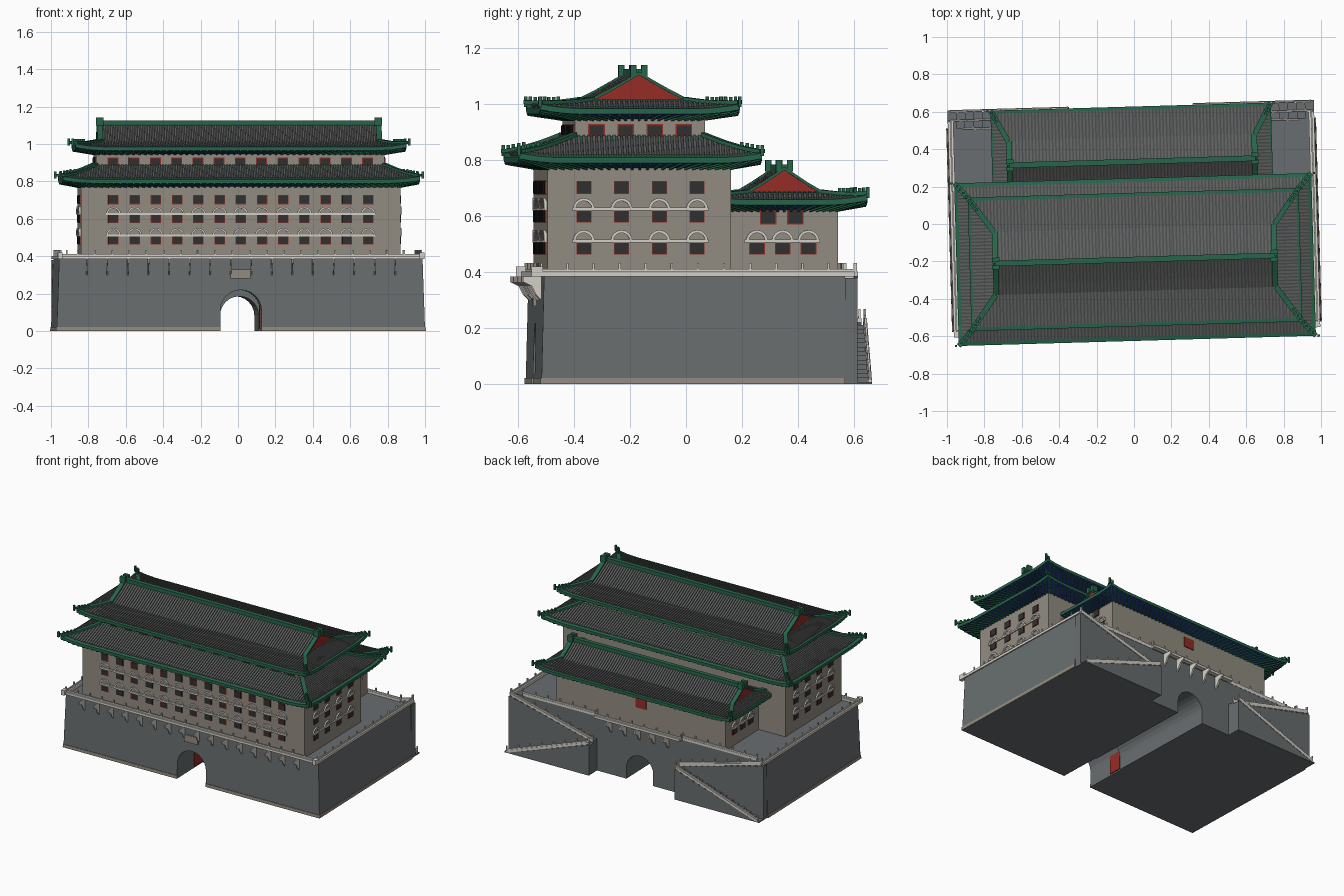
import bpy, bmesh, math

if bpy.data.objects.get("Cube"):
    bpy.data.objects.remove(bpy.data.objects["Cube"])

PALETTE = {
    "grey_brick": (.14, .155, .16), "tan_plaster": (.29, .265, .22),
    "white_stone": (.66, .63, .58), "roof_tile": (.065, .067, .067),
    "tile_rib": (.11, .113, .112), "green_glaze": (.02, .13, .07),
    "red_paint": (.30, .025, .018), "dark_opening": (.03, .03, .03),
    "blue_paint": (.015, .04, .21)}
BRICK, TAN, WHITE, TILE, RIB, GREEN, RED, DARK, BLUE = range(len(PALETTE))
MATS = []
for label, rgb in PALETTE.items():
    mat = bpy.data.materials.new(label)
    mat.use_nodes = True
    mat.diffuse_color = (*rgb, 1)
    mat.node_tree.nodes["Principled BSDF"].inputs["Base Color"].default_value = (*rgb, 1)
    MATS.append(mat)
TURN = math.radians(1.65)


class Part:
    """One named object, gathered from lofted solids."""
    def __init__(self, name):
        self.name, self.bm = name, bmesh.new()

    def face(self, verts, m):
        self.bm.faces.new(verts).material_index = m

    def loft(self, rings, mats, caps=True):
        rows = [[self.bm.verts.new(p) for p in r] for r in rings]
        n = len(rows[0])
        for a, b, m in zip(rows, rows[1:], mats):
            for i in range(n):
                j = (i + 1) % n
                self.face((a[i], a[j], b[j], b[i]), m)
        if caps:
            self.face(rows[0][::-1], mats[0])
            self.face(rows[-1], mats[-1])

    def box(self, x0, x1, y0, y1, z0, z1, m):
        ring = [(x0, y0), (x1, y0), (x1, y1), (x0, y1)]
        self.loft([[(x, y, z) for x, y in ring] for z in (z0, z1)], [m])

    def bar(self, p, q, w, h, m):
        dx, dy = q[0] - p[0], q[1] - p[1]
        k = w / 2 / math.hypot(dx, dy)
        nx, ny = -dy * k, dx * k
        self.loft([[(x - nx, y - ny, z), (x + nx, y + ny, z),
                    (x + nx, y + ny, z + h), (x - nx, y - ny, z + h)] for x, y, z in (p, q)], [m])

    def prism(self, pts, axis, c0, c1, m):
        self.loft([[(c, u, v) if axis == "x" else (u, c, v) for u, v in pts] for c in (c0, c1)], [m])

    def done(self, recalc=True):
        if recalc:
            bmesh.ops.recalc_face_normals(self.bm, faces=self.bm.faces)
        me = bpy.data.meshes.new(self.name)
        self.bm.to_mesh(me)
        self.bm.free()
        for mat in MATS:
            me.materials.append(mat)
        ob = bpy.data.objects.new(self.name, me)
        ob.rotation_euler.z = TURN
        bpy.context.collection.objects.link(ob)


def arc(r, cx, cz, n=12):
    return [(cx - r * math.cos(math.pi * i / n), cz + r * math.sin(math.pi * i / n)) for i in range(n + 1)]


# Platform with an arched passage, wider at the front
FRONT, BACK, TOP = -.545, .54, .385
base = Part("platform")
for hw, spring, y0, y1 in ((.11, .11, FRONT, -.25), (.103, .083, -.25, BACK)):
    base.prism([(-.985, 0), (-hw, 0)] + arc(hw, 0, spring) + [(hw, 0), (.985, 0), (.985, TOP), (-.985, TOP)],
               "y", y0, y1, BRICK)
for s in (-1, 1):
    base.box(s * .11, s * .988, FRONT - .004, FRONT, 0, .022, TAN)
    base.box(s * .985, s * .989, FRONT, BACK, 0, .022, TAN)
for v in base.bm.verts:
    v.co.x *= 1 - .035 * v.co.z if abs(v.co.x) > .5 else 1
    if v.co.y < -.5:
        v.co.y += .025 * v.co.z
base.done()

gate = Part("gate_doors_and_plaque")
for s in (-1, 1):
    gate.box(s * .104, s * .11, -.35, -.255, .01, .14, RED)
gate.box(-.055, .05, -.548, -.53, .28, .33, TAN)
gate.done()

# Back stairs: each side has a low flight inward and a high flight outward
stairs = Part("back_stairs")
rails = Part("balustrades")


def balustrade(p, q, w=.03):
    rails.bar(p, q, w, .017, WHITE)
    up = lambda a, h: (a[0], a[1], a[2] + h)
    rails.bar(up(p, .017), up(q, .017), .008, .01, WHITE)
    n = max(2, round(math.dist(p, q) / .09))
    for i in range(n + 1):
        x, y, z = (a + (b - a) * i / n for a, b in zip(p, q))
        rails.box(x - .004, x + .004, y - .004, y + .004, z, z + .048, WHITE)


STEPS = 14
for s in (-1, 1):
    for y0, y1, za, zb in ((.585, .635, .22, 0), (BACK, .585, .22, TOP)):
        pts = [(s * .33, 0)]
        for i in range(STEPS):
            z = za + (zb - za) * (i + .5) / STEPS
            pts += [(s * (.33 + .65 * (i + k) / STEPS), z) for k in (0, 1)]
        stairs.prism(pts + [(s * .98, 0)], "y", y0, y1, BRICK)
        balustrade((s * .335, y1 - .005, za), (s * .965, y1 - .005, zb), .014)
    balustrade((s * .965, FRONT, TOP), (s * .965, .575, TOP))
    balustrade((s * .33, .535, TOP), (s * .9, .535, TOP), .014)
    rails.box(s * .955, s * .98, -.58, -.54, TOP, .42, WHITE)
balustrade((-.965, FRONT, TOP), (.965, FRONT, TOP))
balustrade((-.33, .56, TOP), (.33, .56, TOP))
stairs.done()
rails.done()

spouts = Part("water_spouts")
OUTLINE = [(0, .385), (.065, .385), (.065, .365), (.035, .35), (.02, .32), (0, .3)]
for count, y, s, w in ((16, -.54, -1, .0035), (5, .54, 1, .006)):
    for i in range(count):
        x = (i - (count - 1) / 2) * .11
        spouts.prism([(y + s * u, v) for u, v in OUTLINE], "x", x - w, x + w, WHITE)
spouts.done()

# Walls: lower hall, upper hall and rear annex
CY, AY = -.19, .333
walls = Part("hall_walls")
walls.box(-.855, .855, -.52, .137, TOP, .80, TAN)
walls.box(-.772, .772, -.42, .045, .80, .97, TAN)
walls.box(-.65, .65, .13, .525, TOP, .65, TAN)
walls.done()

windows = Part("windows")
trims = Part("window_arches")


def window(axis, plane, out, u, z, w=.05, h=.044, arch=False, frame=.002):
    for grow, th, m in ((frame, .003, RED), (0, .006, DARK)):
        a, b = u - w / 2 - grow, u + w / 2 + grow
        c, d = z - h / 2 - grow, z + h / 2 + grow
        windows.prism([(a, c), (b, c), (b, d), (a, d)], axis, plane, plane + out * th, m)
    if arch:
        trims.prism(arc(.039, u, z + .024, 8) + arc(.029, u, z + .024, 8)[::-1],
                    axis, plane, plane + out * .009, WHITE)


def sill(axis, plane, out, a, b, z):
    trims.prism([(a, z - .005), (b, z - .005), (b, z + .005), (a, z + .005)], axis, plane, plane + out * .008, WHITE)


COLS = [(i - 6) * .1135 for i in range(13)]
ROWS = ((.488, True), (.602, True), (.703, False))
for z, arch in ROWS:
    for x in COLS:
        window("y", -.52, -1, x, z, arch=arch, frame=.003)
    if arch:
        sill("y", -.52, -1, -.72, .72, z + .024)
for x in COLS:
    window("y", -.42, -1, x, .907, h=.034, frame=.004)
for s in (-1, 1):
    for i in range(4):
        for z, arch in ROWS:
            window("x", s * .855, s, -.39 + i * .135, z, arch=arch)
        window("x", s * .772, s, -.342 + i * .104, .907, h=.036, frame=.005)
    for z, arch in ROWS[:2]:
        sill("x", s * .855, s, -.43, .055, z + .024)
    for y in (.235, .327, .419):
        window("x", s * .65, s, y, .488, arch=True, frame=.003)
    sill("x", s * .65, s, .19, .46, .512)
    for y in (.275, .372):
        window("x", s * .65, s, y, .597, frame=.004)
windows.prism([(-.04, .52), (.04, .52), (.04, .59), (-.04, .59)], "y", .525, .531, RED)
windows.done()
trims.done()

# Roofs
TS = (0, .1, .35, .65, .9, 1)


def roof(name, cy, eave, top, wall, ridge=None):
    (a, b, ze), (g, d, zt) = eave, top
    hx = lambda t: a + (g - a) * t
    hy = lambda t: b + (d - b) * t

    def height(t, gap):
        lift = .016 * (1 - t) ** 2 * max(0, 1 - gap / .16) ** 2
        return ze + (zt - ze) * t ** 1.2 + lift

    def ring(t, drop=0):
        x, y, n = hx(t), hy(t), 24
        corners = [(-x, -y), (x, -y), (x, y), (-x, y)]
        pts = []
        for k in range(4):
            (px, py), (qx, qy) = corners[k], corners[(k + 1) % 4]
            for i in range(n):
                f = i / n
                gap = min(f, 1 - f) * math.hypot(qx - px, qy - py)
                pts.append((px + (qx - px) * f, cy + py + (qy - py) * f, height(t, gap) - drop))
        return pts

    # Tiled skirt with green border and blue underside
    shell = Part(name)
    wx, wy = wall
    under = [(x * wx / a, cy + (y - cy) * wy / b, ze - .038) for x, y, z in ring(0)]
    shell.loft([under, ring(0, .02)] + [ring(t) for t in TS],
               [BLUE, GREEN, GREEN, TILE, TILE, TILE, TILE if ridge else GREEN], caps=False)
    rise = [(d * (1 - u), zt + ((ridge or zt) - zt) * u ** 1.08) for u in (0, .35, .7, 1)]
    if ridge:
        for s in (-1, 1):
            rows = [[shell.bm.verts.new((x * s, cy - s * y, z)) for x in (-g, g)] for y, z in rise]
            for p, q in zip(rows, rows[1:]):
                shell.face((p[0], p[1], q[1], q[0]), TILE)
            gable = [(s * g, cy - s * y, z) for y, z in rise] + [(s * g, cy + s * y, z) for y, z in rise[-2::-1]]
            shell.face([shell.bm.verts.new(p) for p in gable], RED)
    shell.done(recalc=False)

    # Raised tile rows above, rafters below
    ribs = Part(name + "_tile_rows")
    rafters = Part(name + "_rafters")
    for along, lo, across, w_along, w_across in ((a, g, hy, wx, wy), (b, d, hx, wy, wx)):
        front = along == a
        half = hx if front else hy
        n = int(along / .018)
        for i in range(-n, n + 1):
            u = i * .018
            tmax = min(1, (along - abs(u)) / (along - lo))
            ts = [t for t in TS[1:] if t < tmax - .01] + [tmax]
            for s in (-1, 1):
                pts = [(u, s * across(t), height(t, half(t) - abs(u))) for t in ts]
                below = [(u * w_along / along, s * w_across, ze - .044),
                         (u, s * (across(0) - .004), height(0, along - abs(u)) - .026)]
                if not front:
                    pts, below = ([(y, x, z) for x, y, z in line] for line in (pts, below))
                elif ridge and abs(u) < g:
                    pts += [(u, s * y, z) for y, z in rise[1:]]
                pts, below = ([(x, y + cy, z) for x, y, z in line] for line in (pts, below))
                for p, q in zip(pts, pts[1:]):
                    ribs.bar(p, q, .01, .006, RIB)
                if i % 2 == 0:
                    rafters.bar(*below, .008, .008, GREEN)
    ribs.done()
    rafters.done()

    # Hips, corner figures, gable edges and main ridge
    trim = Part(name + "_ridges")
    for sx in (-1, 1):
        for sy in (-1, 1):
            at = lambda t: (sx * hx(t), cy + sy * hy(t), height(t, 0))
            for p, q in zip(TS, TS[1:]):
                trim.bar(at(p), at(q), .028, .014, GREEN)
            for t in (-.03, .08, .17, .26, .35):
                x, y, z = at(max(t, 0))
                x += sx * .015 * (t < 0)
                trim.box(x - .006, x + .006, y - .006, y + .006, z - .01, z + .028, GREEN)
            if ridge:
                edge = [(sx * (g - .004), cy + sy * y, z) for y, z in rise]
                for p, q in zip(edge, edge[1:]):
                    trim.bar(p, q, .03, .012, GREEN)
        if ridge:
            trim.bar((sx * g, cy - d, zt - .002), (sx * g, cy + d, zt - .002), .016, .007, GREEN)
            x = sx * (g - .005)
            for dy in (-.02, .02):
                trim.box(x - .02, x + .02, cy + dy - .011, cy + dy + .011, ridge - .005, ridge + .036, GREEN)
    if ridge:
        trim.bar((-g, cy, ridge - .005), (g, cy, ridge - .005), .03, .026, GREEN)
    trim.done()


roof("lower_roof", CY, (.955, .435, .81), (.772, .232, .885), (.855, .328))
roof("upper_roof", CY, (.885, .357, .985), (.75, .168, 1.012), (.772, .232), 1.105)
roof("annex_roof", AY, (.75, .295, .66), (.66, .13, .682), (.65, .19), .765)
